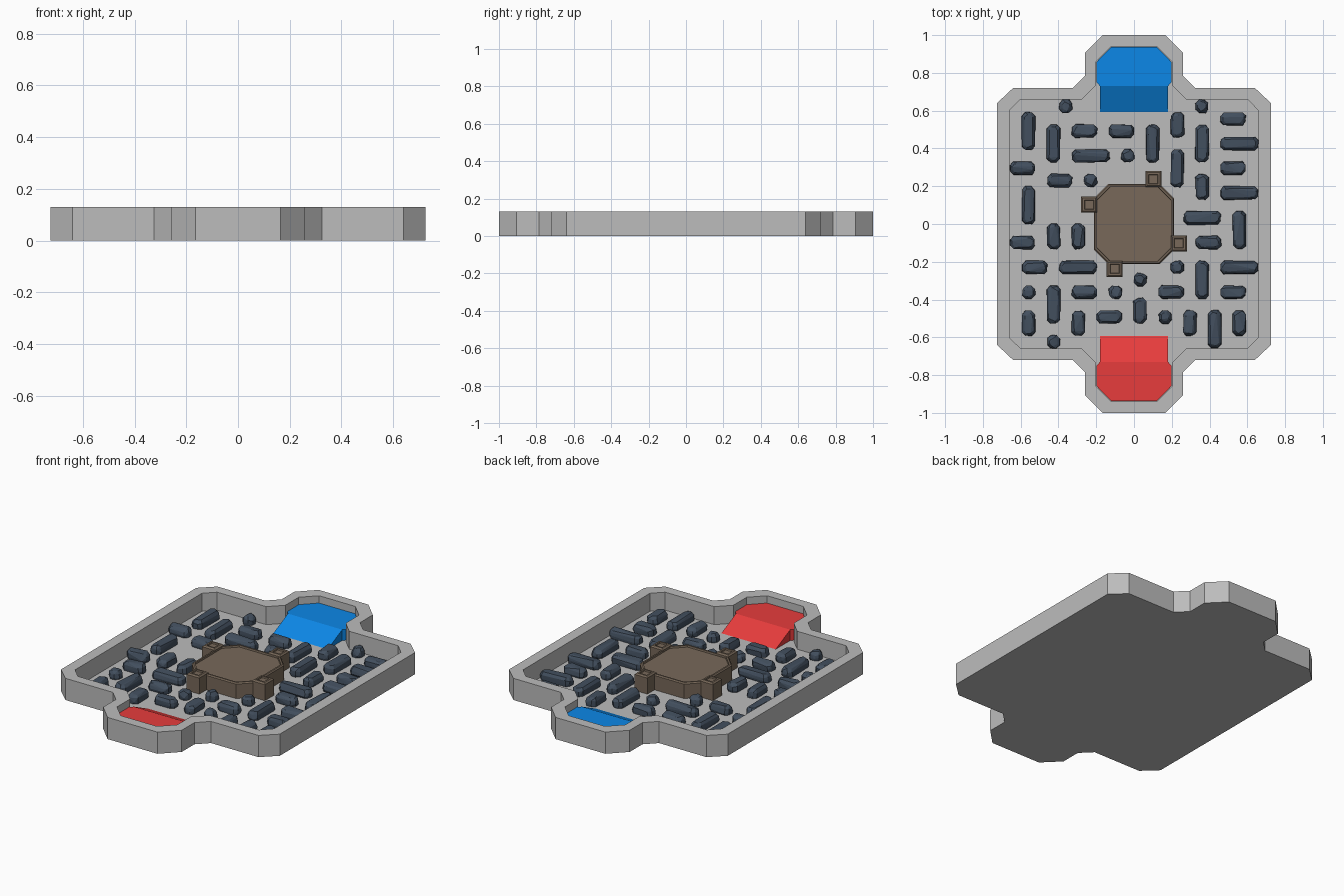
import bpy, bmesh, math, random
from mathutils import Vector

if "Cube" in bpy.data.objects:
    bpy.data.objects.remove(bpy.data.objects["Cube"])

random.seed(4)
FLOOR, TOP, U = 0.022, 0.13, 0.0328


def material(name, rgb):
    m = bpy.data.materials.new(name)
    lin = [c / 12.92 if c <= 0.04045 else ((c + 0.055) / 1.055) ** 2.4 for c in rgb]
    m.diffuse_color = (*lin, 1)
    m.use_nodes = True
    m.node_tree.nodes["Principled BSDF"].inputs["Base Color"].default_value = m.diffuse_color
    return m


GREY = material("concrete grey", (0.74, 0.74, 0.74))
BLUE = material("bright blue", (0.05, 0.54, 0.92))
RED = material("bright red", (0.92, 0.24, 0.24))
SLATE = material("slate rock", (0.26, 0.31, 0.37))
BROWN = material("brown stone", (0.47, 0.41, 0.35))


def finish(bm, name, mat):
    bmesh.ops.recalc_face_normals(bm, faces=bm.faces)
    me = bpy.data.meshes.new(name)
    bm.to_mesh(me)
    bm.free()
    me.materials.append(mat)
    ob = bpy.data.objects.new(name, me)
    bpy.context.collection.objects.link(ob)
    return ob


def mirror4(quarter):
    """Complete a quarter outline (listed from +y round to +x) to all four quadrants."""
    right = quarter + [(x, -y) for x, y in reversed(quarter)]
    return right + [(-x, y) for x, y in reversed(right)]


def stack(bm, rings):
    """Skin stacked (outline, z) rings and cap both ends."""
    loops = [[bm.verts.new((x, y, z)) for x, y in pts] for pts, z in rings]
    for a, b in zip(loops, loops[1:]):
        for i in range(len(a)):
            j = (i + 1) % len(a)
            bm.faces.new((a[i], a[j], b[j], b[i]))
    bm.faces.new(loops[0])
    bm.faces.new(loops[-1])


# walled tray
outer = mirror4([(.165, 1), (.26, .905), (.26, .785), (.325, .72), (.64, .72), (.725, .64)])
inner = mirror4([(.12, .94), (.2, .86), (.2, .735), (.275, .66), (.6, .66), (.66, .6)])
bm = bmesh.new()
stack(bm, [(outer, 0), (outer, TOP), (inner, TOP), (inner, FLOOR)])
finish(bm, "walled_tray", GREY)


# end platforms with ramps
def base_ramp(name, mat, s):
    bm = bmesh.new()
    deck = [(-.12, .938), (.12, .938), (.198, .858), (.198, .75), (.18, .73),
            (-.18, .73), (-.198, .75), (-.198, .858)]
    stack(bm, [([(x, s * y) for x, y in deck], z) for z in (FLOOR - .005, .087)])
    finish(bm, name + "_platform", mat)
    bm = bmesh.new()
    side = [(.59, FLOOR - .001), (.73, FLOOR - .001), (.73, .087)]
    a, b = [[bm.verts.new((x, s * y, z)) for y, z in side] for x in (-.18, .18)]
    bm.faces.new(a)
    bm.faces.new(b)
    for i in range(3):
        j = (i + 1) % 3
        bm.faces.new((a[i], a[j], b[j], b[i]))
    finish(bm, name + "_ramp", mat)


base_ramp("blue", BLUE, 1)
base_ramp("red", RED, -1)

# central stone hub: recessed deck behind a low parapet
def octagon(r, c):
    return mirror4([(c, r), (r, c)])


bm = bmesh.new()
stack(bm, [(octagon(.212, .135), FLOOR - .005), (octagon(.212, .135), .108),
           (octagon(.206, .131), .115), (octagon(.197, .127), .115),
           (octagon(.195, .126), .105)])
finish(bm, "hub_deck", BROWN)

# four buttresses set in a pinwheel
for k in range(4):
    bm = bmesh.new()
    rect = lambda e: [(.06 + e, .195 + e), (.145 - e, .195 + e), (.145 - e, .28 - e), (.06 + e, .28 - e)]
    stack(bm, [(rect(0), FLOOR - .005), (rect(0), .118), (rect(.008), .126),
               (rect(.018), .126), (rect(.02), .118)])
    ob = finish(bm, f"hub_buttress_{k + 1}", BROWN)
    ob.rotation_euler.z = k * math.pi / 2

# rocks on a grid: (length in cells, vertical?) -> centres in half cells
ROCKS = {
    (1, 0): [(-11, 19), (11, 19), (-1, 11), (-7, 7), (7, -7), (1, -9), (-17, -11),
             (-3, -11), (5, -15), (-13, -19)],
    (2, 0): [(-8, 15), (-2, 15), (-18, 9), (-12, 7), (16, 17), (16, 9), (-18, -3),
             (12, -3), (-16, -7), (-8, -11), (6, -11), (16, -11), (-4, -15)],
    (3, 0): [(-7, 11), (17, 13), (17, 5), (11, 1), (-9, -7), (17, -7)],
    (2, 1): [(7, 16), (11, 6), (-13, -2), (-9, -2), (-17, -16), (-9, -16), (1, -14),
             (9, -16), (17, -16)],
    (3, 1): [(-17, 15), (-13, 13), (3, 13), (11, 13), (7, 9), (-17, 3), (17, -1),
             (11, -9), (-13, -13), (13, -17)],
}


def rock(name, cx, cy, cells, vertical):
    hx, hy = cells * U + .001, U + .002
    bm = bmesh.new()
    for z, inset in ((0, .003), (.016, 0), (.036, .002), (.05, .012)):
        c = .018 - inset * .3
        ax, ay = hx - inset, hy - inset
        pts = mirror4([(ax - c, ay), (ax, ay - c)])
        for x, y in pts:
            j = lambda a: random.uniform(-a, a)
            v = Vector((x + j(.003), y + j(.003), z + (j(.005) if z else 0)))
            if vertical:
                v.x, v.y = -v.y, v.x
            bm.verts.new(v + Vector((cx * U, cy * U, FLOOR - .003)))
    hull = bmesh.ops.convex_hull(bm, input=bm.verts)
    loose = {g for g in hull["geom_interior"] if isinstance(g, bmesh.types.BMVert)}
    bmesh.ops.delete(bm, geom=list(loose), context='VERTS')
    finish(bm, name, SLATE)


for (cells, vertical), centres in ROCKS.items():
    for i, (cx, cy) in enumerate(centres):
        kind = "upright" if vertical else "level"
        rock(f"rock_{cells}_{kind}_{i + 1}", cx, cy, cells, vertical)
